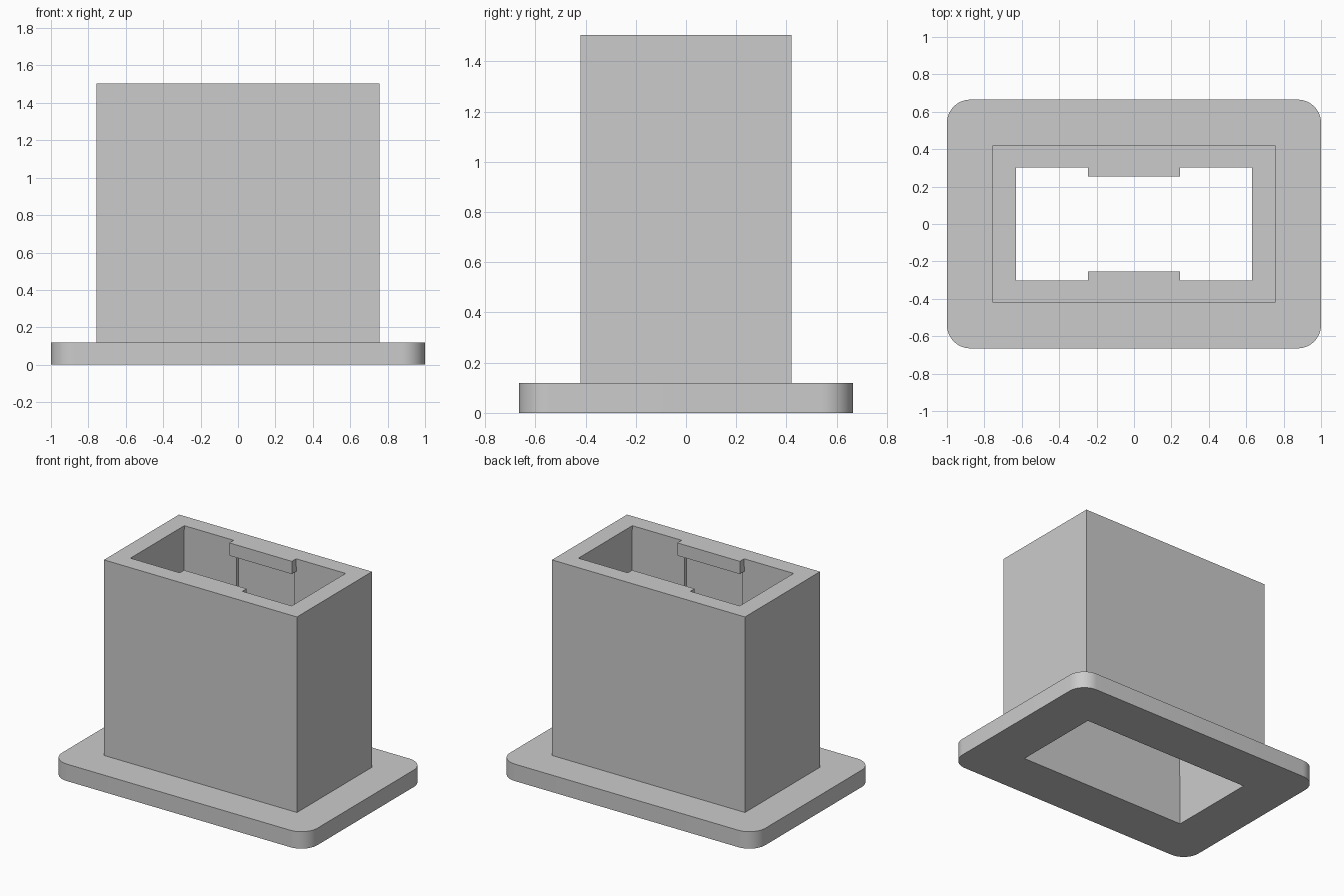
import bpy
import bmesh
from math import radians

if "Cube" in bpy.data.objects:
    bpy.data.objects.remove(bpy.data.objects["Cube"], do_unlink=True)

HEIGHT = 1.505
FLANGE_TOP = 0.12

grey = bpy.data.materials.new("light grey")
grey.use_nodes = True
colour = (0.6, 0.6, 0.6, 1)
grey.diffuse_color = colour
grey.node_tree.nodes["Principled BSDF"].inputs["Base Color"].default_value = colour


def block(name, x, y, z, taper=(0, 0), radius=0):
    """Box between (low, high) ranges; taper shrinks the half sizes at the top."""
    bm = bmesh.new()
    bmesh.ops.create_cube(bm, size=1)
    for v in bm.verts:
        top = v.co.z > 0
        v.co = [r[int(c > 0)] for r, c in zip((x, y, z), v.co)]
        if top:
            v.co.x -= taper[0] if v.co.x > 0 else -taper[0]
            v.co.y -= taper[1] if v.co.y > 0 else -taper[1]
    if radius:
        upright = [e for e in bm.edges if abs(e.verts[0].co.z - e.verts[1].co.z) > 0.01]
        bmesh.ops.bevel(bm, geom=upright, offset=radius, segments=12,
                        profile=0.5, affect='EDGES')
    mesh = bpy.data.meshes.new(name)
    bm.to_mesh(mesh)
    bm.free()
    mesh.materials.append(grey)
    obj = bpy.data.objects.new(name, mesh)
    bpy.context.collection.objects.link(obj)
    return obj


def combine(target, tool, operation):
    """Apply an exact boolean and remove the tool object."""
    mod = target.modifiers.new("boolean", 'BOOLEAN')
    mod.operation = operation
    mod.solver = 'EXACT'
    mod.object = tool
    bpy.context.view_layer.objects.active = target
    bpy.ops.object.modifier_apply(modifier=mod.name)
    bpy.data.objects.remove(tool, do_unlink=True)


def both(half):
    return (-half, half)


# Rounded flange with the rectangular sleeve standing on it
body = block("flanged_sleeve", both(1), both(0.665), (0, FLANGE_TOP), radius=0.125)
sleeve = block("sleeve", both(0.756), both(0.42), (0.05, HEIGHT))
combine(body, sleeve, 'UNION')

# Through cavity, slightly wider at the bottom
cavity = block("cavity_cutter", both(0.662), both(0.322), (-0.1, HEIGHT + 0.1),
               taper=(0.032, 0.022))

# Retaining tabs left standing at the mouth, with shallow recesses below them
for side in (-1, 1):
    tab = block("tab", both(0.245), sorted((side * 0.253, side * 0.38)),
                (HEIGHT - 0.09, HEIGHT + 0.2))
    combine(cavity, tab, 'DIFFERENCE')
for side in (-1, 1):
    recess = block("recess", both(0.225), sorted((side * 0.2, side * 0.327)),
                   (0.5, HEIGHT - 0.09))
    combine(cavity, recess, 'UNION')

combine(body, cavity, 'DIFFERENCE')

# Smooth flange corners, crisp edges elsewhere
bpy.ops.object.select_all(action='DESELECT')
body.select_set(True)
bpy.context.view_layer.objects.active = body
bpy.ops.object.shade_smooth_by_angle(angle=radians(30))
